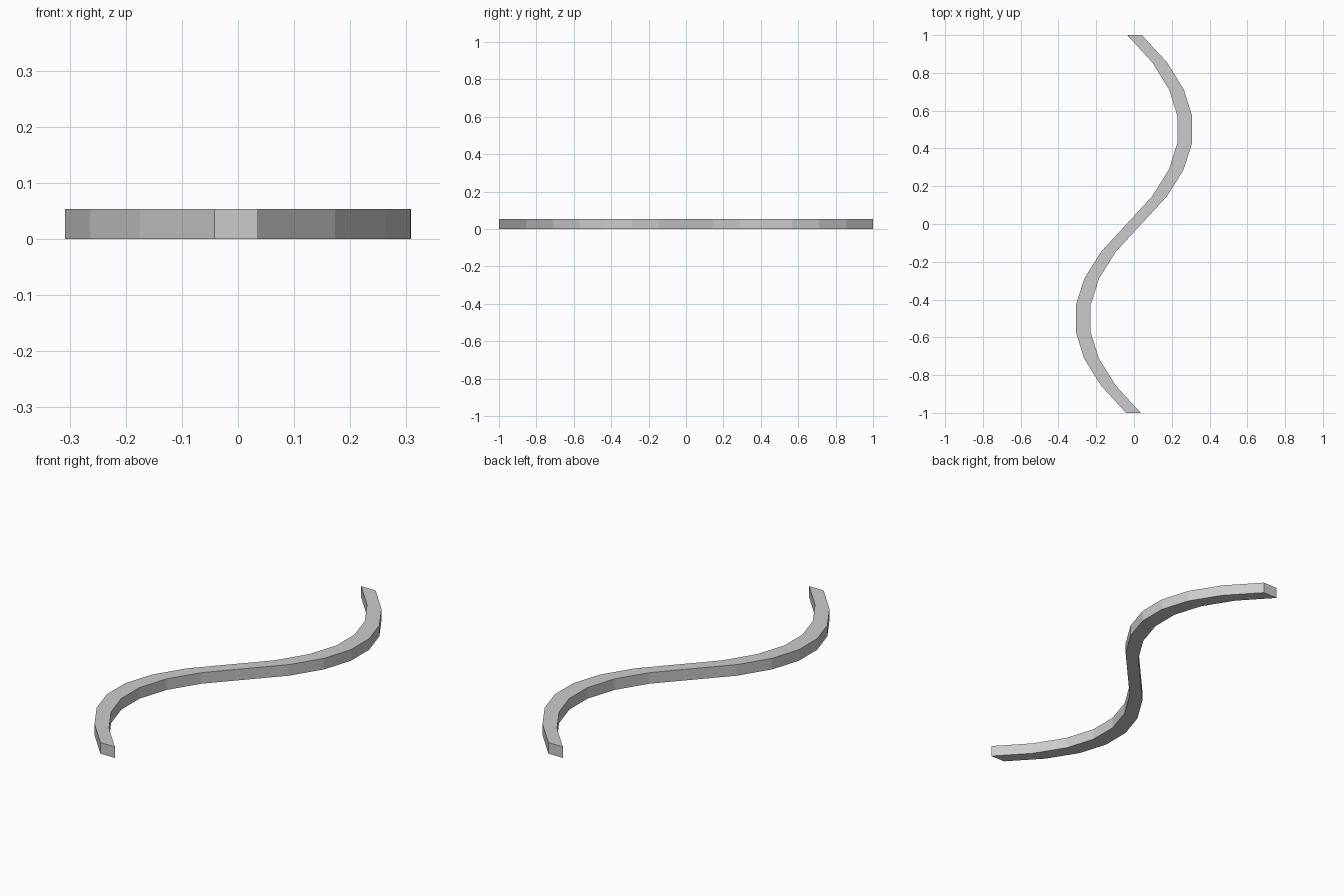
import bpy, bmesh
from mathutils import Vector
from mathutils.geometry import interpolate_bezier

if "Cube" in bpy.data.objects:
    bpy.data.objects.remove(bpy.data.objects["Cube"])

WIDTH, HEIGHT, STEPS = 0.078, 0.054, 7

# Half of the S centreline, from the middle to the back end
half = interpolate_bezier(Vector((0, 0)), Vector((0.365, 0.342)),
                          Vector((0.366, 0.658)), Vector((0.003, 1)), STEPS + 1)
half = [(p[0], p[1]) for p in half]
# Mirror through the centre for the full path
path = [(-x, -y) for x, y in reversed(half[1:])] + half

# Sweep a rectangular section, kept parallel to x, along the path
bm = bmesh.new()
rings = []
for x, y in path:
    rings.append([bm.verts.new((x + sx * WIDTH / 2, y, z))
                  for sx, z in ((-1, 0), (1, 0), (1, HEIGHT), (-1, HEIGHT))])
for a, b in zip(rings, rings[1:]):
    for i in range(4):
        j = (i + 1) % 4
        bm.faces.new((a[i], a[j], b[j], b[i]))
bm.faces.new(rings[0])
bm.faces.new(rings[-1])
bmesh.ops.recalc_face_normals(bm, faces=bm.faces)

mesh = bpy.data.meshes.new("s_curve_strip")
bm.to_mesh(mesh)
bm.free()
strip = bpy.data.objects.new("s_curve_strip", mesh)
bpy.context.collection.objects.link(strip)
